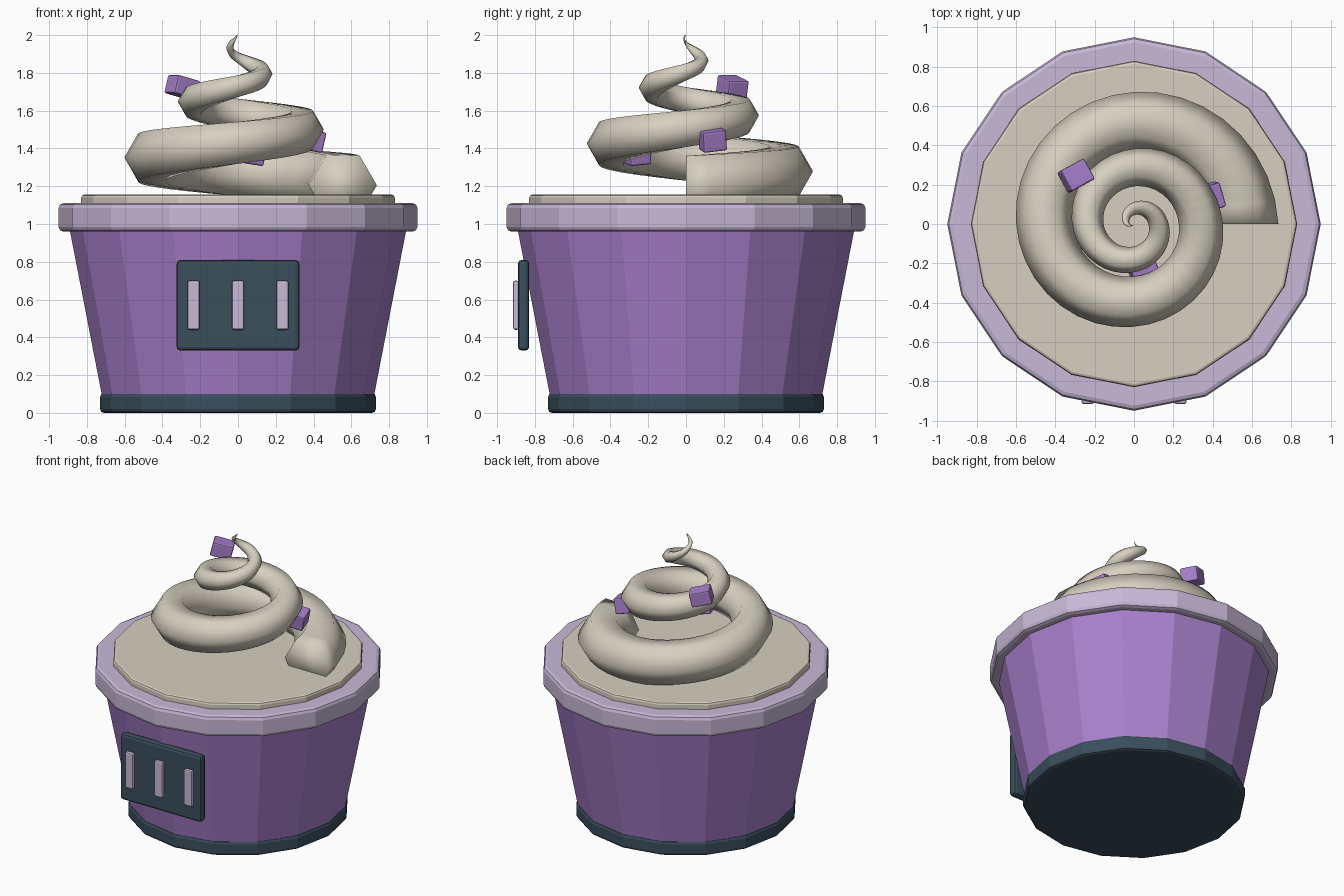
import bpy, bmesh, math
from mathutils import Vector

old = bpy.data.objects.get("Cube")
if old:
    bpy.data.objects.remove(old)


def material(name, rgb):
    """Flat material from 8-bit display colour, converted to linear."""
    lin = [((c / 255 + 0.055) / 1.055) ** 2.4 for c in rgb]
    m = bpy.data.materials.new(name)
    m.use_nodes = True
    m.diffuse_color = (*lin, 1)
    m.node_tree.nodes["Principled BSDF"].inputs["Base Color"].default_value = (*lin, 1)
    return m


PURPLE = material("purple", (168, 128, 203))
LAVENDER = material("pale lavender", (200, 185, 215))
SLATE = material("dark slate", (58, 78, 92))
CREAM = material("cream", (214, 208, 192))


def finish(obj, name, mat, bevel=0.0):
    obj.name = obj.data.name = name
    obj.data.materials.append(mat)
    if bevel:
        mod = obj.modifiers.new("soft edges", "BEVEL")
        mod.width = bevel
        mod.segments = 2
        mod.limit_method = "ANGLE"
        mod.angle_limit = math.radians(40)
    return obj


def frustum(name, mat, r_low, r_high, z_low, z_high, bevel=0.0):
    bpy.ops.mesh.primitive_cone_add(vertices=16, radius1=r_low, radius2=r_high,
                                    depth=z_high - z_low,
                                    location=(0, 0, (z_low + z_high) / 2))
    return finish(bpy.context.object, name, mat, bevel)


def box(name, mat, centre, size, rotation=(0, 0, 0), bevel=0.01):
    bpy.ops.mesh.primitive_cube_add(size=1, location=centre, rotation=rotation)
    obj = bpy.context.object
    for v in obj.data.vertices:
        v.co = Vector(a * b for a, b in zip(v.co, size))
    return finish(obj, name, mat, bevel)


# Cup, foot, rim and filling
frustum("foot", SLATE, 0.73, 0.73, 0.0, 0.105, 0.02)
frustum("cup", PURPLE, 0.72, 0.893, 0.09, 0.98)
frustum("rim", LAVENDER, 0.95, 0.95, 0.96, 1.11, 0.025)
frustum("filling", CREAM, 0.83, 0.83, 1.05, 1.155, 0.015)

# Front panel with three bars
box("panel", SLATE, (0, -0.86, 0.57), (0.65, 0.06, 0.48), bevel=0.02)
for side, x in (("right", -0.235), ("middle", 0), ("left", 0.235)):
    box(side + "_bar", LAVENDER, (x, -0.9, 0.57), (0.064, 0.03, 0.26))

# Swirl: keys are (turns, spiral radius, tube radius)
KEYS = [(0, 0.555, 0.18), (0.25, 0.52, 0.152), (0.5, 0.455, 0.145),
        (0.75, 0.395, 0.128), (1, 0.34, 0.112), (1.5, 0.235, 0.08),
        (2, 0.125, 0.052), (2.25, 0.078, 0.034), (2.5, 0.036, 0.016),
        (2.65, 0.005, 0.003)]


def radii(t):
    for (t0, a0, b0), (t1, a1, b1) in zip(KEYS, KEYS[1:]):
        if t <= t1:
            f = (t - t0) / (t1 - t0)
            return a0 + (a1 - a0) * f, b0 + (b1 - b0) * f
    return KEYS[-1][1:]


def swirl(sides=6, steps=96):
    bm = bmesh.new()
    rings = []
    for i in range(steps + 1):
        t = KEYS[-1][0] * i / steps
        spiral, tube = radii(t)
        out = Vector((math.cos(t * math.tau), math.sin(t * math.tau), 0))
        centre = out * spiral + Vector((0, 0, 1.205 + 0.3 * t))
        ring = []
        for k in range(sides):
            a = math.tau * k / sides
            ring.append(bm.verts.new(centre + out * (tube * math.cos(a))
                                     + Vector((0, 0, tube * math.sin(a)))))
        rings.append(ring)
    for a, b in zip(rings, rings[1:]):
        for k in range(sides):
            n = (k + 1) % sides
            bm.faces.new((a[k], a[n], b[n], b[k]))
    bm.faces.new(rings[0])
    bm.faces.new(rings[-1])
    bmesh.ops.recalc_face_normals(bm, faces=bm.faces)
    for f in bm.faces:
        f.smooth = True
    mesh = bpy.data.meshes.new("swirl")
    bm.to_mesh(mesh)
    bm.free()
    obj = bpy.data.objects.new("swirl", mesh)
    bpy.context.collection.objects.link(obj)
    finish(obj, "swirl", CREAM)


swirl()

# Candy cubes stuck into the swirl
CUBE = (0.14, 0.12, 0.1)
box("upper_candy", PURPLE, (-0.295, 0.245, 1.725), CUBE, (0, 0.25, 0.5))
box("side_candy", PURPLE, (0.395, 0.14, 1.445), (0.1, 0.13, 0.11), (0.12, 0.2, 0.3))
box("lower_candy", PURPLE, (0.06, -0.265, 1.37), CUBE, (0.1, 0.15, 0.4))
